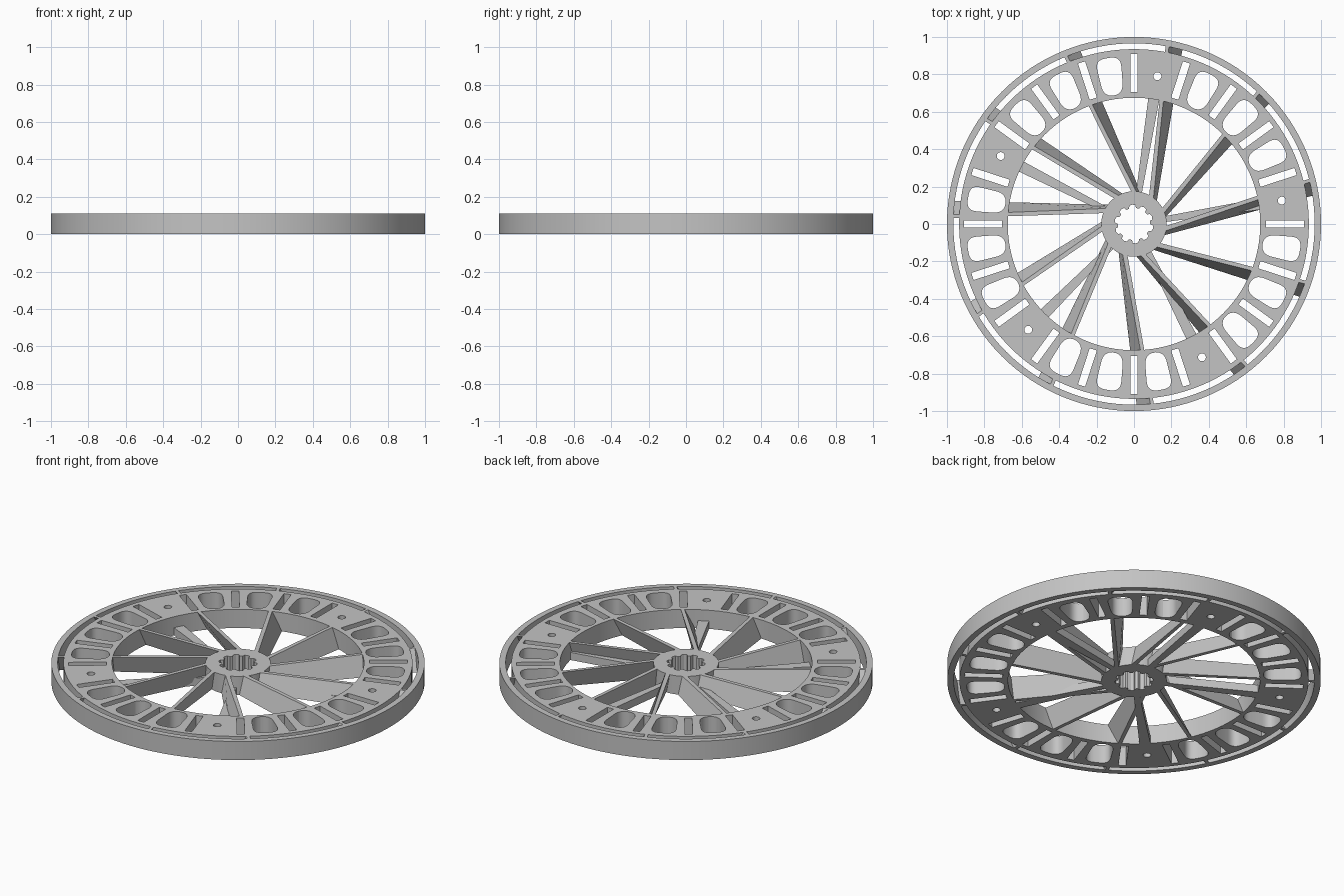
import bpy, bmesh, math
from mathutils import Vector, Matrix

H = 0.11           # wheel thickness
BLADES = 11
LUGS = 5

cube = bpy.data.objects.get("Cube")
if cube:
    bpy.data.objects.remove(cube, do_unlink=True)

grey = bpy.data.materials.new("plain_grey")
grey.use_nodes = True
grey.diffuse_color = (0.55, 0.55, 0.55, 1)
grey.node_tree.nodes["Principled BSDF"].inputs["Base Color"].default_value = (0.55, 0.55, 0.55, 1)


def finish(obj):
    """Clean the mesh, assign the colour and shade it."""
    bm = bmesh.new()
    bm.from_mesh(obj.data)
    bmesh.ops.remove_doubles(bm, verts=bm.verts, dist=1e-5)
    bmesh.ops.recalc_face_normals(bm, faces=bm.faces)
    bm.to_mesh(obj.data)
    bm.free()
    obj.data.materials.clear()
    obj.data.materials.append(grey)
    bpy.ops.object.select_all(action='DESELECT')
    obj.select_set(True)
    bpy.context.view_layer.objects.active = obj
    bpy.ops.object.shade_smooth_by_angle(angle=math.radians(30))


def plate(name, outlines, height):
    """Extruded flat plate; inner outlines become holes."""
    curve = bpy.data.curves.new(name, 'CURVE')
    curve.dimensions = '2D'
    curve.fill_mode = 'BOTH'
    curve.extrude = height / 2
    for pts in outlines:
        s = curve.splines.new('POLY')
        s.points.add(len(pts) - 1)
        for p, (x, y) in zip(s.points, pts):
            p.co = (x, y, 0, 1)
        s.use_cyclic_u = True
    obj = bpy.data.objects.new(name, curve)
    bpy.context.collection.objects.link(obj)
    bpy.ops.object.select_all(action='DESELECT')
    obj.select_set(True)
    bpy.context.view_layer.objects.active = obj
    bpy.ops.object.convert(target='MESH')
    obj = bpy.context.view_layer.objects.active
    obj.data.transform(Matrix.Translation((0, 0, height / 2)))
    finish(obj)
    return obj


def circle(r, n=96, cx=0, cy=0):
    return [(cx + r * math.cos(math.tau * i / n), cy + r * math.sin(math.tau * i / n))
            for i in range(n)]


def turn(pts, degrees):
    c, s = math.cos(math.radians(degrees)), math.sin(math.radians(degrees))
    return [(x * c - y * s, x * s + y * c) for x, y in pts]


def taper(r0, r1, w0, w1):
    """Four-sided outline along +x, width w0 at r0 and w1 at r1."""
    return [(r0, -w0 / 2), (r1, -w1 / 2), (r1, w1 / 2), (r0, w0 / 2)]


def rounded(corners, radius, steps=6):
    """Round every corner of a convex outline."""
    pts = []
    for i, c in enumerate(corners):
        c = Vector(c)
        a = c + (Vector(corners[i - 1]) - c).normalized() * radius
        b = c + (Vector(corners[(i + 1) % len(corners)]) - c).normalized() * radius
        for k in range(steps + 1):
            t = k / steps
            pts.append(tuple(a * (1 - t) ** 2 + c * 2 * t * (1 - t) + b * t * t))
    return pts


# Outer rim
plate("outer_rim", [circle(1.0, 128), circle(0.966, 128)], H)

# Slotted main ring
outlines = [circle(0.935, 128), circle(0.675, 128)]
window = rounded(taper(0.695, 0.898, 0.105, 0.14), 0.058)
for i in range(20):
    outlines.append(turn(taper(0.705, 0.908, 0.04, 0.04), 18 * i))
    if i % 4 == 0:
        outlines.append(turn(circle(0.021, 20, 0.8), 18 * i + 9))
    else:
        outlines.append(turn(window, 18 * i + 9))
plate("slotted_ring", outlines, H)

# Hub with a splined bore
bore = []
for i in range(10):
    for step, r in ((0, 0.086), (11, 0.086), (14, 0.101), (23, 0.104), (32, 0.101)):
        a = math.radians(36 * i + step)
        bore.append((r * math.cos(a), r * math.sin(a)))
plate("hub", [circle(0.175, 48), bore], H)

# Low flat spokes under the solid sectors
for i in range(LUGS):
    plate(f"low_spoke_{i + 1}", [turn(taper(0.15, 0.685, 0.03, 0.06), 72 * i + 9)], 0.045)

# Slanted blade edges: x near the hub, x near the rim, height
EDGES = [(0.075, 0.169, H), (0.1, 0.187, H), (0.118, 0.262, 0), (0.093, 0.244, 0)]


def edge_point(edge, r):
    """Point where a blade edge crosses radius r."""
    x0, x1, z = edge
    a, d = Vector((x0, 0.1)), Vector((x1 - x0, 0.85))
    A, B, C = d.dot(d), a.dot(d), a.dot(a) - r * r
    p = a + d * ((-B + math.sqrt(B * B - A * C)) / A)
    return (p.x, p.y, z)


def blade_piece(name, r0, r1, degrees):
    bm = bmesh.new()
    a = [bm.verts.new(edge_point(e, r0)) for e in EDGES]
    b = [bm.verts.new(edge_point(e, r1)) for e in EDGES]
    bm.faces.new(a)
    bm.faces.new(b[::-1])
    for i in range(4):
        j = (i + 1) % 4
        bm.faces.new((a[i], b[i], b[j], a[j]))
    bm.transform(Matrix.Rotation(math.radians(degrees), 4, 'Z'))
    mesh = bpy.data.meshes.new(name)
    bm.to_mesh(mesh)
    bm.free()
    obj = bpy.data.objects.new(name, mesh)
    bpy.context.collection.objects.link(obj)
    finish(obj)


# Fan blades, and the tabs that carry them on to the rim
for i in range(BLADES):
    blade_piece(f"blade_{i + 1}", 0.155, 0.685, 360 / BLADES * i)
    blade_piece(f"rim_tab_{i + 1}", 0.928, 0.972, 360 / BLADES * i)
